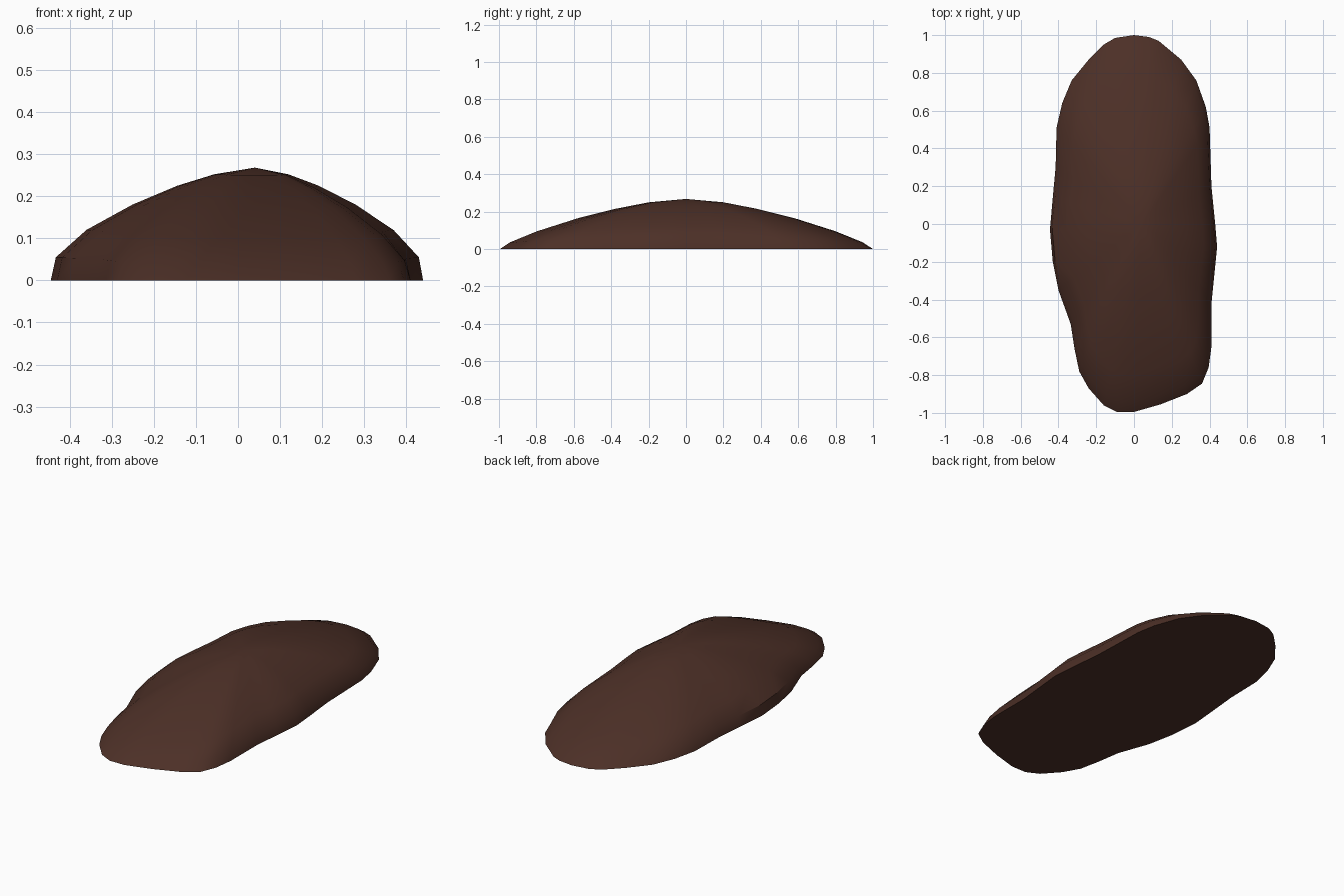
import bpy
import bmesh
import math
from mathutils import Vector

cube = bpy.data.objects.get("Cube")
if cube:
    bpy.data.objects.remove(cube, do_unlink=True)

# Footprint outline, counter-clockwise from the back tip
OUTLINE = [
    (0, 1), (-.1, .985), (-.16, .95), (-.24, .87), (-.33, .76), (-.38, .64),
    (-.41, .51), (-.415, .3), (-.43, .14), (-.445, -.03), (-.43, -.2),
    (-.4, -.35), (-.335, -.53), (-.315, -.66), (-.29, -.78), (-.24, -.87),
    (-.16, -.96), (-.09, -.995), (0, -.995), (.14, -.955), (.28, -.9),
    (.36, -.845), (.395, -.76), (.41, -.65), (.41, -.42), (.425, -.27),
    (.44, -.12), (.43, 0), (.41, .2), (.4, .51), (.38, .62), (.33, .76),
    (.25, .87), (.13, .97), (.08, .99)]
# Rings as (scale, height) on the long sides and at the tapered ends
SIDE = [(1, 0), (.975, .055), (.825, .12), (.6, .18), (.38, .225), (.2, .252)]
END = [(1, 0), (.945, .036), (.8, .095), (.58, .165), (.38, .215), (.2, .25)]
PEAK = Vector((.04, 0, .268))


def ring_point(x, y, level):
    """Pull an outline point towards the peak, blending side and end profiles."""
    t = abs(y) ** 2
    scale, height = Vector(SIDE[level]).lerp(Vector(END[level]), t)
    px = PEAK.x + (x - PEAK.x) * scale
    py = PEAK.y + (y - PEAK.y) * scale
    return px, py, height


# Dark brown earth
earth = bpy.data.materials.new("dark_brown_earth")
earth.use_nodes = True
colour = (.073, .029, .02, 1)
earth.diffuse_color = colour
bsdf = earth.node_tree.nodes["Principled BSDF"]
bsdf.inputs["Base Color"].default_value = colour
bsdf.inputs["Roughness"].default_value = .9

# Mound: stacked rings, a flat underside and a fan to the peak
bm = bmesh.new()
rings = [[bm.verts.new(ring_point(x, y, level)) for x, y in OUTLINE]
         for level in range(len(SIDE))]
count = len(OUTLINE)
for low, high in zip(rings, rings[1:]):
    for i in range(count):
        j = (i + 1) % count
        bm.faces.new((low[i], low[j], high[j], high[i]))
peak = bm.verts.new(PEAK)
for i in range(count):
    bm.faces.new((rings[-1][i], rings[-1][(i + 1) % count], peak))
bm.faces.new(list(reversed(rings[0])))
bmesh.ops.recalc_face_normals(bm, faces=bm.faces)

mesh = bpy.data.meshes.new("mound")
bm.to_mesh(mesh)
bm.free()
mesh.materials.append(earth)
mound = bpy.data.objects.new("mound", mesh)
bpy.context.collection.objects.link(mound)

# Smooth top with a crisp rim
bpy.ops.object.select_all(action='DESELECT')
mound.select_set(True)
bpy.context.view_layer.objects.active = mound
bpy.ops.object.shade_smooth_by_angle(angle=math.radians(35))
